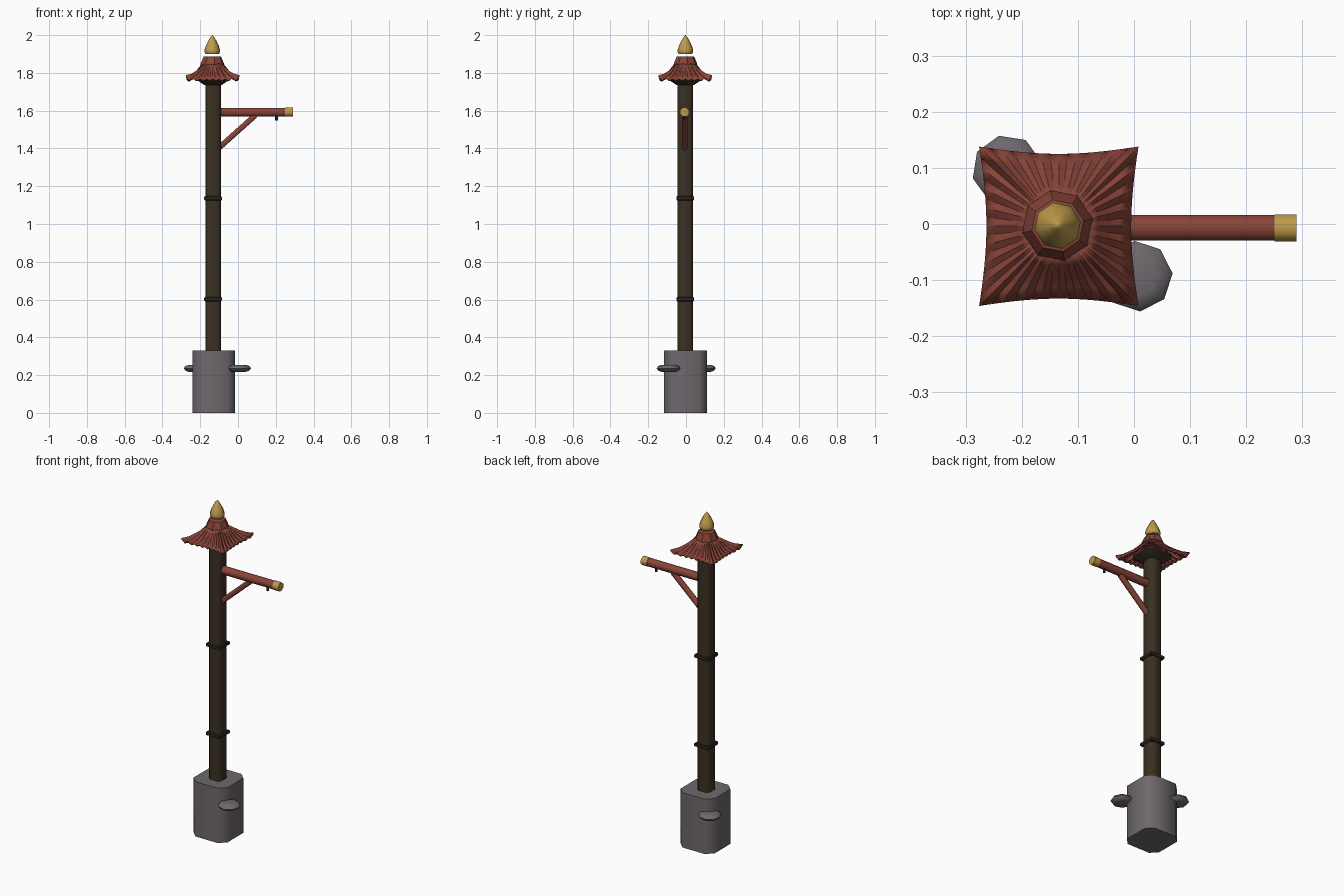
import bpy, bmesh, math
from mathutils import Matrix, Vector

if "Cube" in bpy.data.objects:
    bpy.data.objects.remove(bpy.data.objects["Cube"])

CX, CY = -0.132, -0.004          # axis of the post


def material(name, r, g, b):
    lin = lambda c: ((c / 255 + 0.055) / 1.055) ** 2.4 if c > 10 else c / 3294
    m = bpy.data.materials.new(name)
    m.diffuse_color = (lin(r), lin(g), lin(b), 1)
    m.use_nodes = True
    m.node_tree.nodes["Principled BSDF"].inputs["Base Color"].default_value = m.diffuse_color
    return m


RED = material("red_wood", 136, 68, 56)
GOLD = material("gold", 190, 155, 74)
GREY = material("grey_stone", 110, 104, 108)
DARK = material("dark_wood", 58, 48, 34)
IRON = material("dark_band", 46, 40, 33)


def finish(bm, name, mat, angle=50):
    bmesh.ops.recalc_face_normals(bm, faces=bm.faces)
    me = bpy.data.meshes.new(name)
    bm.to_mesh(me)
    bm.free()
    me.materials.append(mat)
    ob = bpy.data.objects.new(name, me)
    bpy.context.collection.objects.link(ob)
    bpy.ops.object.select_all(action='DESELECT')
    ob.select_set(True)
    bpy.context.view_layer.objects.active = ob
    if angle:
        bpy.ops.object.shade_smooth_by_angle(angle=math.radians(angle))
    return ob


def ngon(n, turn=0.0):
    return [(math.cos(math.tau * (i + turn) / n), math.sin(math.tau * (i + turn) / n)) for i in range(n)]


def cham(c):
    """Unit square section with cut corners."""
    k = 1 - c
    return [(1, -k), (1, k), (k, 1), (-k, 1), (-1, k), (-1, -k), (-k, -1), (k, -1)]


SQUARE = [(1, -1), (1, 1), (-1, 1), (-1, -1)]


def loft(name, section, rings, mat, matrix, angle=50):
    """Stack scaled copies of a section; rings are (scale, height)."""
    bm = bmesh.new()
    rows = [[bm.verts.new(matrix @ Vector((x * s, y * s, z))) for x, y in section] for s, z in rings]
    n = len(section)
    for a, b in zip(rows, rows[1:]):
        for i in range(n):
            bm.faces.new((a[i], a[(i + 1) % n], b[(i + 1) % n], b[i]))
    bm.faces.new(rows[0][::-1])
    bm.faces.new(rows[-1])
    return finish(bm, name, mat, angle)


def along(p, q):
    """Matrix placing local z from p towards q."""
    p, q = Vector(p), Vector(q)
    return Matrix.Translation(p) @ (q - p).to_track_quat('Z', 'Y').to_matrix().to_4x4()


AXIS = Matrix.Translation((CX, CY, 0))

# Stone base and the two flat stones sticking out of it
loft("stone_base", cham(0.34), [(0.113, 0), (0.113, 0.33)], GREY, Matrix.Translation((-0.128, -0.003, 0)))
for name, x, y, turn in (("back_stone", -0.226, 0.096, 0.3), ("front_stone", 0.006, -0.093, 0.1)):
    loft(name, ngon(8, turn), [(0.035, 0.217), (0.054, 0.224), (0.063, 0.236), (0.055, 0.248), (0.035, 0.254)],
         GREY, Matrix.Translation((x, y, 0)), 60)

# Post with two bands
loft("post", cham(0.38), [(0.041, 0.3), (0.041, 1.8)], DARK, AXIS)
for name, z in (("lower_band", 0.602), ("upper_band", 1.136)):
    loft(name, SQUARE, [(0.043, z - 0.011), (0.047, z - 0.007), (0.047, z + 0.007), (0.043, z + 0.011)],
         IRON, AXIS, 30)

# Arm, gold end, brace and hook
Y = -0.007
loft("arm", ngon(8, 0.5), [(0.0245, 0), (0.0245, 0.37)], RED, along((-0.115, Y, 1.592), (0.255, Y, 1.592)))
loft("arm_cap", ngon(8, 0.5), [(0.026, 0), (0.026, 0.04)], GOLD, along((0.25, Y, 1.592), (0.29, Y, 1.592)))
loft("brace", cham(0.4), [(0.0145, 0), (0.0145, 0.27)], RED, along((-0.11, Y, 1.395), (0.10, Y, 1.583)))
loft("hook", ngon(6), [(0.008, 1.547), (0.008, 1.58)], IRON, Matrix.Translation((0.204, Y, 0)))

# Dark support under the roof
loft("roof_support", cham(0.3), [(0.045, 1.735), (0.085, 1.762), (0.085, 1.775), (0.04, 1.80)], DARK,
     AXIS, 30)

# Pleated roof: circle at the top spreading to a square with raised corners
SIDE = 16
RINGS = [(0.0, 1.85), (0.2, 1.832), (0.45, 1.809), (0.72, 1.788), (1.0, 1.774)]
bm = bmesh.new()
rows = []
for s, z in RINGS:
    row = []
    for k in range(4):
        for j in range(SIDE):
            t = 2 * j / SIDE - 1
            edge = 0.129 + 0.013 * t * t
            outer = Vector((edge, edge * t, 0))
            inner = outer.normalized() * 0.056
            p = inner.lerp(outer, s)
            drop = 0.010 + 0.012 * t ** 4
            p.z = z + s * s * 0.014 * t ** 4 - (drop * (0.25 + 0.75 * s) if j % 2 else 0)
            p.rotate(Matrix.Rotation(k * math.pi / 2, 3, 'Z'))
            row.append(bm.verts.new(p + Vector((CX - 0.002, CY, 0))))
    rows.append(row)
n = 4 * SIDE
for a, b in zip(rows, rows[1:]):
    for i in range(n):
        bm.faces.new((a[i], b[i], b[(i + 1) % n], a[(i + 1) % n]))
roof = finish(bm, "roof", RED, 20)
mod = roof.modifiers.new("thickness", 'SOLIDIFY')
mod.thickness = 0.012
mod.offset = -1

# Collar and pointed finial
TOP = Matrix.Translation((-0.136, -0.003, 0))
loft("collar", ngon(8, 0.25), [(0.055, 1.832), (0.064, 1.843), (0.062, 1.852), (0.047, 1.886), (0.040, 1.888)],
     RED, TOP, 30)
loft("finial", ngon(8, 0.25), [(0.036, 1.900), (0.042, 1.910), (0.042, 1.922), (0.034, 1.946),
                               (0.020, 1.973), (0.008, 1.993), (0.001, 2.0)], GOLD, TOP, 50)
